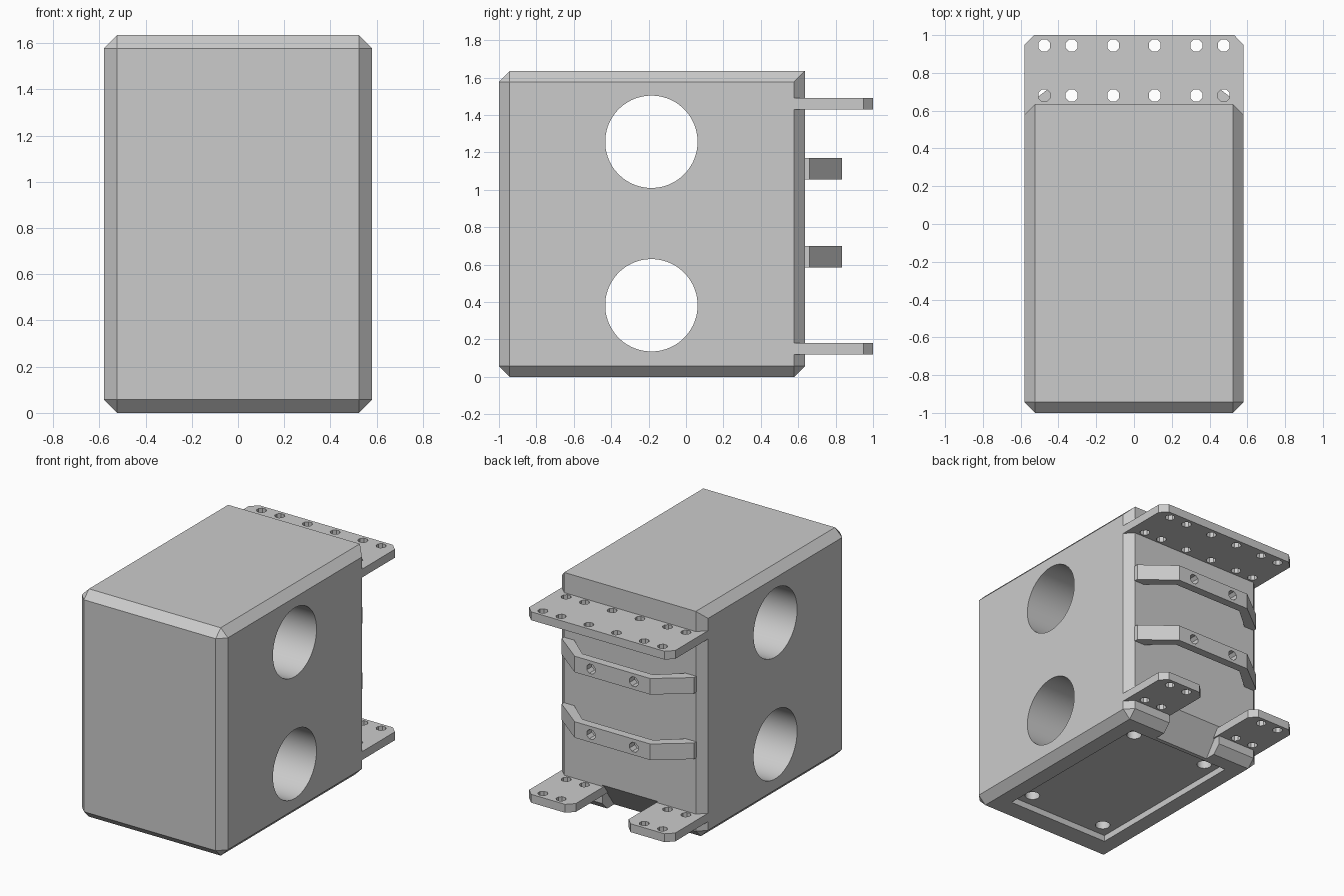
import bpy, bmesh, math
from mathutils import Matrix, Vector

old = bpy.data.objects.get("Cube")
if old:
    bpy.data.objects.remove(old, do_unlink=True)

grey = bpy.data.materials.new("plain_grey")
grey.use_nodes = True
grey.diffuse_color = (0.6, 0.6, 0.6, 1)
grey.node_tree.nodes["Principled BSDF"].inputs["Base Color"].default_value = (0.6, 0.6, 0.6, 1)


def finish(name, bm):
    bmesh.ops.recalc_face_normals(bm, faces=bm.faces)
    mesh = bpy.data.meshes.new(name)
    bm.to_mesh(mesh)
    bm.free()
    mesh.materials.append(grey)
    obj = bpy.data.objects.new(name, mesh)
    bpy.context.collection.objects.link(obj)
    return obj


def box(name, lo, hi):
    bm = bmesh.new()
    bmesh.ops.create_cube(bm, size=1)
    for v in bm.verts:
        v.co = [(a + b) / 2 + c * (b - a) for a, b, c in zip(lo, hi, v.co)]
    return finish(name, bm)


def prism(name, outline, z0, z1):
    """Extrude an xy outline between two heights."""
    bm = bmesh.new()
    face = bm.faces.new([bm.verts.new((x, y, z0)) for x, y in outline])
    up = bmesh.ops.extrude_face_region(bm, geom=[face])["geom"]
    bmesh.ops.translate(bm, vec=(0, 0, z1 - z0),
                        verts=[g for g in up if isinstance(g, bmesh.types.BMVert)])
    return finish(name, bm)


def drills(name, centres, axis, radius, depth, sides):
    """Cylinders along an axis, all in one cutter."""
    bm = bmesh.new()
    turn = Vector((0, 0, 1)).rotation_difference(Vector(axis)).to_matrix().to_4x4()
    spin = Matrix.Rotation(math.pi / sides, 4, 'Z')
    for c in centres:
        bmesh.ops.create_cone(bm, cap_ends=True, segments=sides, radius1=radius,
                              radius2=radius, depth=depth,
                              matrix=Matrix.Translation(c) @ turn @ spin)
    return finish(name, bm)


def cut(target, cutter):
    mod = target.modifiers.new("cut", 'BOOLEAN')
    mod.operation = 'DIFFERENCE'
    mod.solver = 'EXACT'
    mod.object = cutter
    bpy.context.view_layer.objects.active = target
    bpy.ops.object.modifier_apply(modifier=mod.name)
    bpy.data.objects.remove(cutter, do_unlink=True)


# Main housing: chamfered everywhere except the top rear edge
W, BACK, TOP, C = 0.58, 0.635, 1.635, 0.057
body = box("housing", (-W, -1, 0), (W, BACK, TOP))
bm = bmesh.new()
bm.from_mesh(body.data)
edges = [e for e in bm.edges
         if not all(v.co.y > 0 and v.co.z > 1 for v in e.verts)]
bmesh.ops.bevel(bm, geom=edges, offset=C, segments=1, affect='EDGES')
bm.to_mesh(body.data)
bm.free()

# Round side tunnels
cut(body, drills("tunnel_cutter", [(0, -0.185, z) for z in (0.383, 1.257)],
                 (1, 0, 0), 0.247, 3, 64))
# Underside recess with corner sockets
cut(body, box("recess_cutter", (-0.41, -0.8, -0.1), (0.41, 0.47, 0.045)))
cut(body, drills("socket_cutter", [(x, y, 0.05) for x in (-0.31, 0.31) for y in (-0.7, 0.37)],
                 (0, 0, 1), 0.05, 0.2, 24))
# Sloped rear notch between the lower tabs
notch = prism("notch_cutter", [(0.74, -0.1), (0.74, 0.19), (0.635, 0.19), (0.5, 0), (0.5, -0.1)],
              -0.22, 0.22)
for v in notch.data.vertices:
    v.co = (v.co.z, v.co.x, v.co.y)
bm = bmesh.new()
bm.from_mesh(notch.data)
bmesh.ops.recalc_face_normals(bm, faces=bm.faces)
bm.to_mesh(notch.data)
bm.free()
cut(body, notch)


# Rear mounting plates with clipped outer corners and bolt holes
def plate(name, x0, x1, z0, z1, hole_xs):
    c = 0.05
    p = prism(name, [(x0, 0.575), (x1, 0.575), (x1, 1 - c), (x1 - c, 1),
                     (x0 + c, 1), (x0, 1 - c)], z0, z1)
    cut(p, drills("bolt_cutter", [(x, y, z0) for x in hole_xs for y in (0.68, 0.945)],
                  (0, 0, 1), 0.034, 0.4, 8))


plate("upper_plate", -W, W, 1.43, 1.49, [s * x for s in (-1, 1) for x in (0.11, 0.33, 0.475)])
plate("lower_left_tab", 0.21, W, 0.12, 0.18, (0.33, 0.475))
plate("lower_right_tab", -W, -0.21, 0.12, 0.18, (-0.33, -0.475))

# Bent rear straps, each with two holes
half_out = [(0.525, 0.62), (0.525, 0.66), (0.3, 0.835)]
half_in = [(0.28, 0.775), (0.46, 0.62)]
outline = (half_out + [(-x, y) for x, y in reversed(half_out)]
           + [(-x, y) for x, y in reversed(half_in)] + half_in)
for name, z in (("lower_strap", 0.585), ("upper_strap", 1.055)):
    strap = prism(name, outline, z, z + 0.115)
    cut(strap, drills("strap_cutter", [(s * 0.17, 0.8, z + 0.057) for s in (-1, 1)],
                      (0, 1, 0), 0.036, 0.3, 8))

# Smooth only the curved walls
bpy.ops.object.select_all(action='DESELECT')
body.select_set(True)
bpy.context.view_layer.objects.active = body
bpy.ops.object.shade_smooth_by_angle(angle=math.radians(25))
